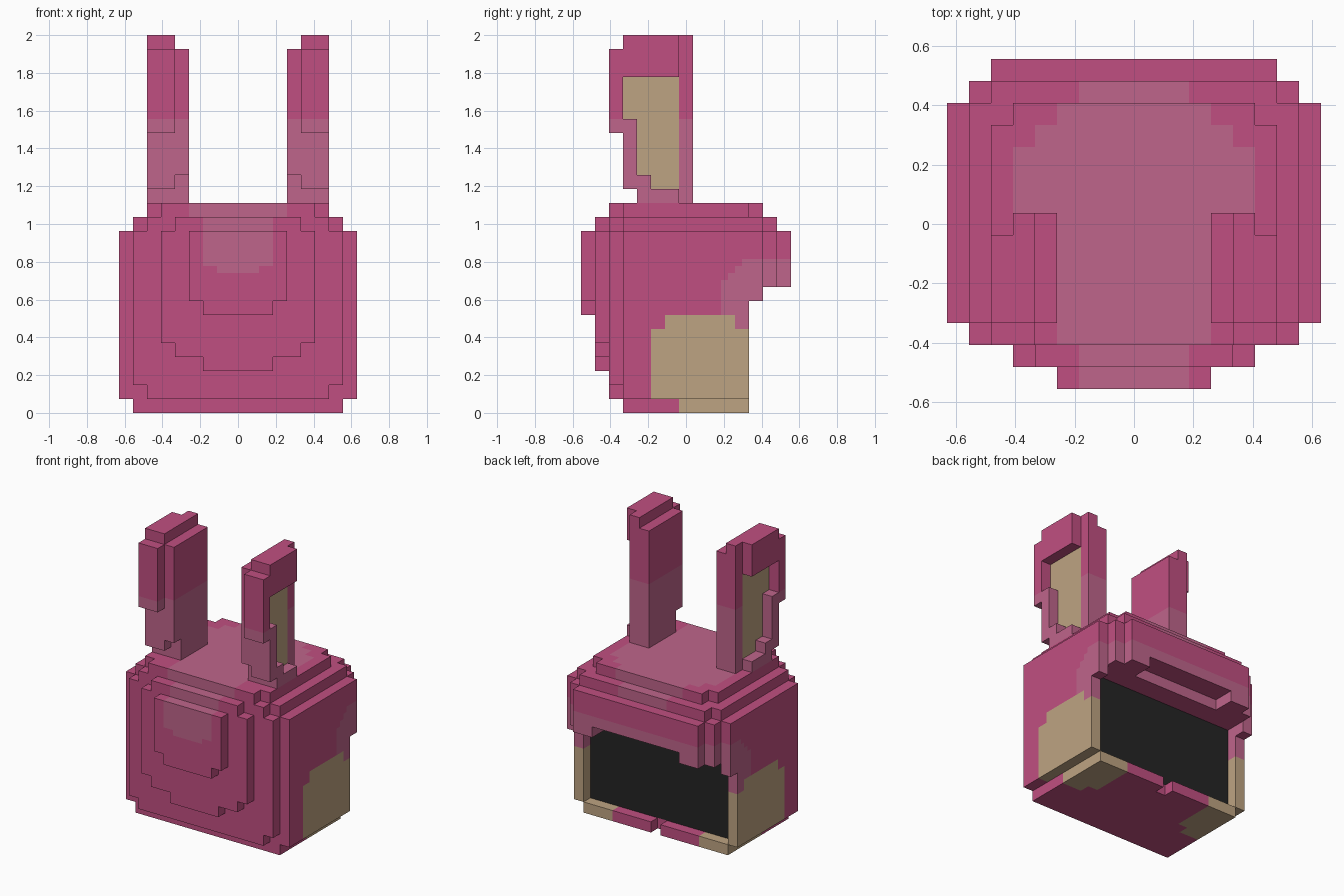
import bpy, bmesh
from mathutils import Vector

U = 2 / 27  # one block

cube = bpy.data.objects.get("Cube")
if cube:
    bpy.data.objects.remove(cube)


def material(name, rgb):
    m = bpy.data.materials.new(name)
    m.use_nodes = True
    color = (*rgb, 1)
    m.diffuse_color = color
    m.node_tree.nodes["Principled BSDF"].inputs["Base Color"].default_value = color
    return m


MATS = [material("pink", (.527, .078, .22)),
        material("dusty pink", (.521, .13, .258)),
        material("tan", (.515, .371, .223)),
        material("charcoal", (.018, .018, .018))]
PINK, DUSTY, TAN, DARK = range(4)


def cells(box):
    """All block centres inside a box given in block units."""
    x0, x1, y0, y1, z0, z1 = box
    return {(int(x0 + .5) + i if x0 > 0 else round(x0 + .5) + i, round(y0 + .5) + j, z0 + k)
            for i in range(round(x1 - x0))
            for j in range(round(y1 - y0))
            for k in range(z1 - z0)}


def wide(half, y0, y1, z0, z1):
    """A box centred on x = 0."""
    return (-half, half, y0, y1, z0, z1)


def make_part(name, boxes, cuts, rule, mirror=1):
    solid = set().union(*map(cells, boxes)) - set().union(*map(cells, cuts))
    solid = {(x * mirror, y, z) for x, y, z in solid}
    bm = bmesh.new()
    corners = {}

    def vert(p):
        key = tuple(round(c * 2) for c in p)
        if key not in corners:
            corners[key] = bm.verts.new(p)
        return corners[key]

    # outer skin only
    for c in solid:
        centre = Vector(c) + Vector((0, 0, .5))
        for axis in range(3):
            for s in (1, -1):
                near = list(c)
                near[axis] += s
                if tuple(near) in solid:
                    continue
                n, a, b = Vector(), Vector(), Vector()
                n[axis] = s / 2
                a[(axis + 1) % 3] = s / 2
                b[(axis + 2) % 3] = .5
                m = centre + n
                bm.faces.new([vert(m + d) for d in (-a - b, a - b, a + b, b - a)])
    # finer squares for the painted patches
    bmesh.ops.subdivide_edges(bm, edges=bm.edges[:], cuts=1, use_grid_fill=True)
    bm.normal_update()
    for f in bm.faces:
        f.material_index = rule(f.calc_center_median(), f.normal)
    bmesh.ops.scale(bm, vec=(U, U, U), verts=bm.verts[:])
    mesh = bpy.data.meshes.new(name)
    bm.to_mesh(mesh)
    bm.free()
    for m in MATS:
        mesh.materials.append(m)
    obj = bpy.data.objects.new(name, mesh)
    bpy.context.collection.objects.link(obj)


def hood_color(p, n):
    x, y, z = abs(p.x), p.y, p.z
    # face panel in the opening
    if n.y > .5 and abs(y - 3.5) < .1 and 1 < z < 9:
        return DARK
    # lower corner patches
    if z < 1.1 and x < 7.6:
        return TAN if x > 4.5 and y > (-.5 if x > 5.5 else .5) else PINK
    if x > 7.4 and y > -2.5 and (z < 6 or (z < 7 and -1.5 < y < 3.4)):
        return TAN
    if n.z < -.5:
        return PINK
    # band around the opening
    if y > 2.5 and 6 < z < min(11, 9.5 + (y - 2.5) * .9):
        return DUSTY
    # patch over the crown
    if n.z > .5 and z > 14.9 and y > .5:
        return DUSTY if x < 3.5 or y < 3.5 and x < 5.5 or y < 4.5 and x < 4.5 else PINK
    if z > 14:
        return DUSTY if x < 3.5 and (n.z < .5 or z > 14.9) else PINK
    if z > 12.9 and 5 < y < 6.6:
        return DUSTY if x < 2.6 else PINK
    if y < -5 and (x < 2.6 and z > 10.5 or x < 1.6 and z > 10):
        return DUSTY
    return PINK


def ear_color(p, n):
    if abs(n.x) > .5 and abs(abs(p.x) - 5.5) < .1 and p.y < -.5 and 16 < p.z < 24:
        return TAN
    return DUSTY if p.z < 21.1 else PINK


# hood with stepped back bulge, crown and brim
hood = [
    wide(7.5, -4.5, 4.5, 0, 1),
    wide(8.5, -4.5, 4.5, 1, 13),
    # rounded front layers
    wide(6.5, -5.5, -4.5, 1, 14),
    wide(7.5, -5.5, -4.5, 2, 13),
    wide(2.5, -6.5, -5.5, 3, 14),
    wide(4.5, -6.5, -5.5, 4, 14),
    wide(5.5, -6.5, -5.5, 5, 13),
    wide(2.5, -7.5, -6.5, 7, 13),
    wide(3.5, -7.5, -6.5, 8, 13),
    # crown
    wide(7.5, -4.5, 5.5, 13, 14),
    wide(6.5, 5.5, 6.5, 13, 14),
    wide(6.5, -4.5, 4.5, 14, 15),
    wide(5.5, -5.5, 5.5, 14, 15),
    # brim
    wide(8.5, 4.5, 5.5, 8, 13),
    wide(7.5, 5.5, 6.5, 9, 13),
    wide(6.5, 6.5, 7.5, 9, 13),
]
opening = [
    wide(7.5, 3.5, 5.5, 1, 9),
    wide(4.5, 5.5, 7.5, 9, 10),
    wide(.5, 3.5, 4.5, 0, 1),
]
make_part("hood", hood, opening, hood_color)

# upright ears with a hollow on the outer side
ear = [
    (3.5, 6.5, -3.5, .5, 15, 17),
    (4.5, 6.5, -4.5, .5, 16, 27),
    (3.5, 4.5, -4.5, .5, 17, 26),
    (4.5, 6.5, -5.5, -4.5, 20, 26),
]
hollow = [
    (5.5, 6.5, -4.5, -.5, 21, 24),
    (5.5, 6.5, -3.5, -.5, 17, 24),
    (5.5, 6.5, -2.5, -.5, 16, 17),
    (5.5, 6.5, -.5, .5, 15, 27),
]
for side, sign in (("left", 1), ("right", -1)):
    make_part(side + "_ear", ear, hollow, ear_color, sign)
